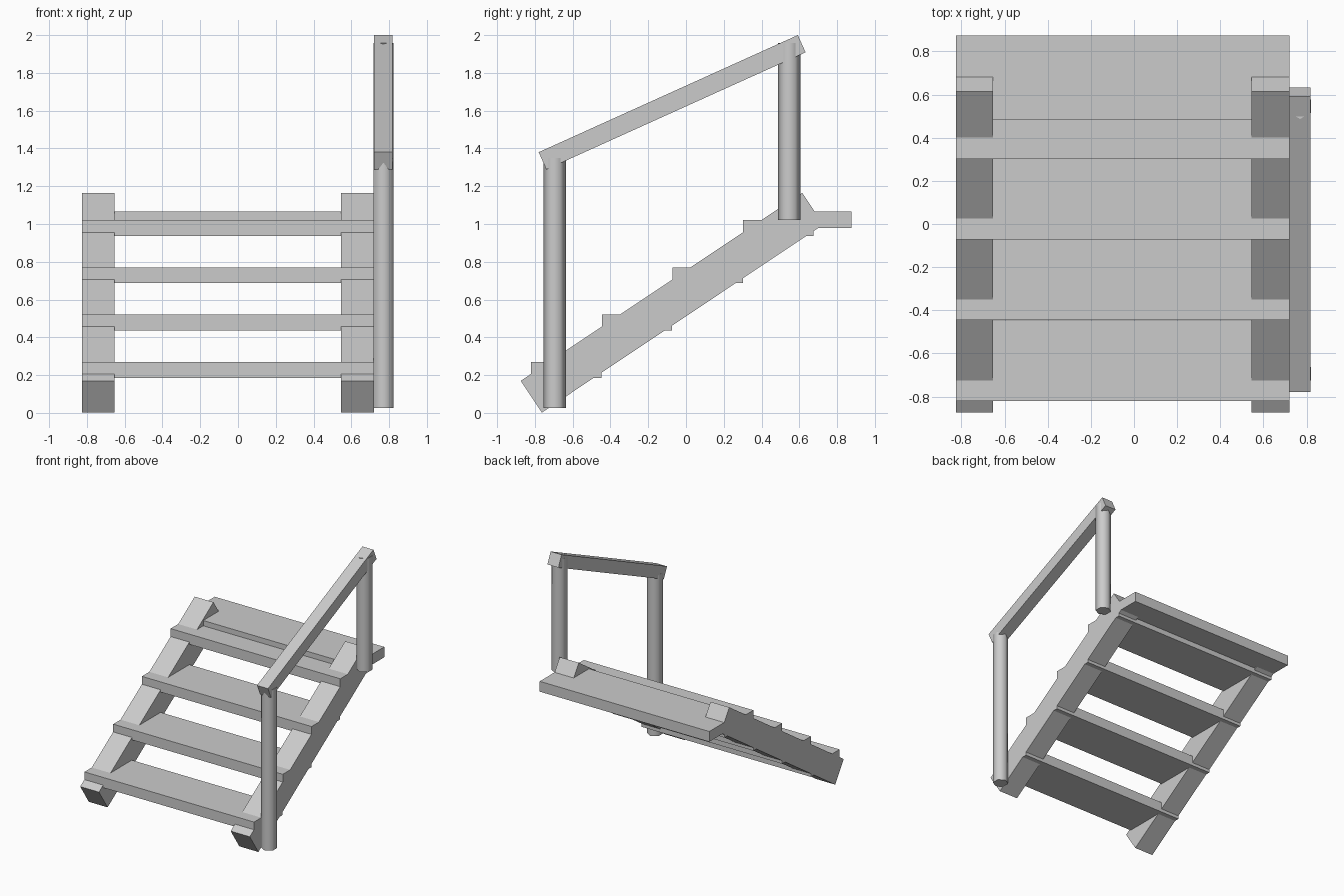
import bpy
from math import atan2, cos, sin, radians, pi

if "Cube" in bpy.data.objects:
    bpy.data.objects.remove(bpy.data.objects["Cube"])


def box(name, center, size, tilt=0.0):
    bpy.ops.mesh.primitive_cube_add(size=1, location=center)
    ob = bpy.context.object
    ob.name = name
    ob.scale = size
    bpy.ops.object.transform_apply(location=False, rotation=False, scale=True)
    ob.rotation_euler.x = tilt
    return ob


def beam(name, x0, x1, a, b, thick):
    """Sloped beam whose upper edge runs from a to b in the y-z plane."""
    dy, dz = b[0] - a[0], b[1] - a[1]
    t = atan2(dz, dy)
    cy = (a[0] + b[0]) / 2 + sin(t) * thick / 2
    cz = (a[1] + b[1]) / 2 - cos(t) * thick / 2
    return box(name, ((x0 + x1) / 2, cy, cz),
               (x1 - x0, (dy * dy + dz * dz) ** 0.5, thick), t)


def slab(name, y0, y1, z0, z1):
    return box(name, (-0.0525, (y0 + y1) / 2, (z0 + z1) / 2),
               (1.545, y1 - y0, z1 - z0))


# Sloped side stringers
for side, x0, x1 in (("left", -0.825, -0.654), ("right", 0.546, 0.72)):
    beam(side + "_stringer", x0, x1, (-0.875, 0.17), (0.615, 1.165), 0.202)

# Treads
for i in range(4):
    y, z = -0.82 + 0.374 * i, 0.186 + 0.2505 * i
    slab(f"tread_{i + 1}", y, y + 0.373, z, z + 0.084)

# Top landing board
slab("landing", 0.482, 0.875, 0.98, 1.065)

# Six-sided handrail posts, smooth shaded
for name, y, z0, z1 in (("front_post", -0.695, 0.025, 1.35),
                        ("back_post", 0.547, 1.02, 1.958)):
    bpy.ops.mesh.primitive_cylinder_add(vertices=6, radius=0.06, depth=z1 - z0,
                                        location=(0.77, y, (z0 + z1) / 2))
    post = bpy.context.object
    post.name = name
    bpy.ops.object.shade_smooth_by_angle(angle=radians(65))

# Handrail
beam("handrail", 0.719, 0.819, (-0.78, 1.38), (0.592, 2.0), 0.1)
